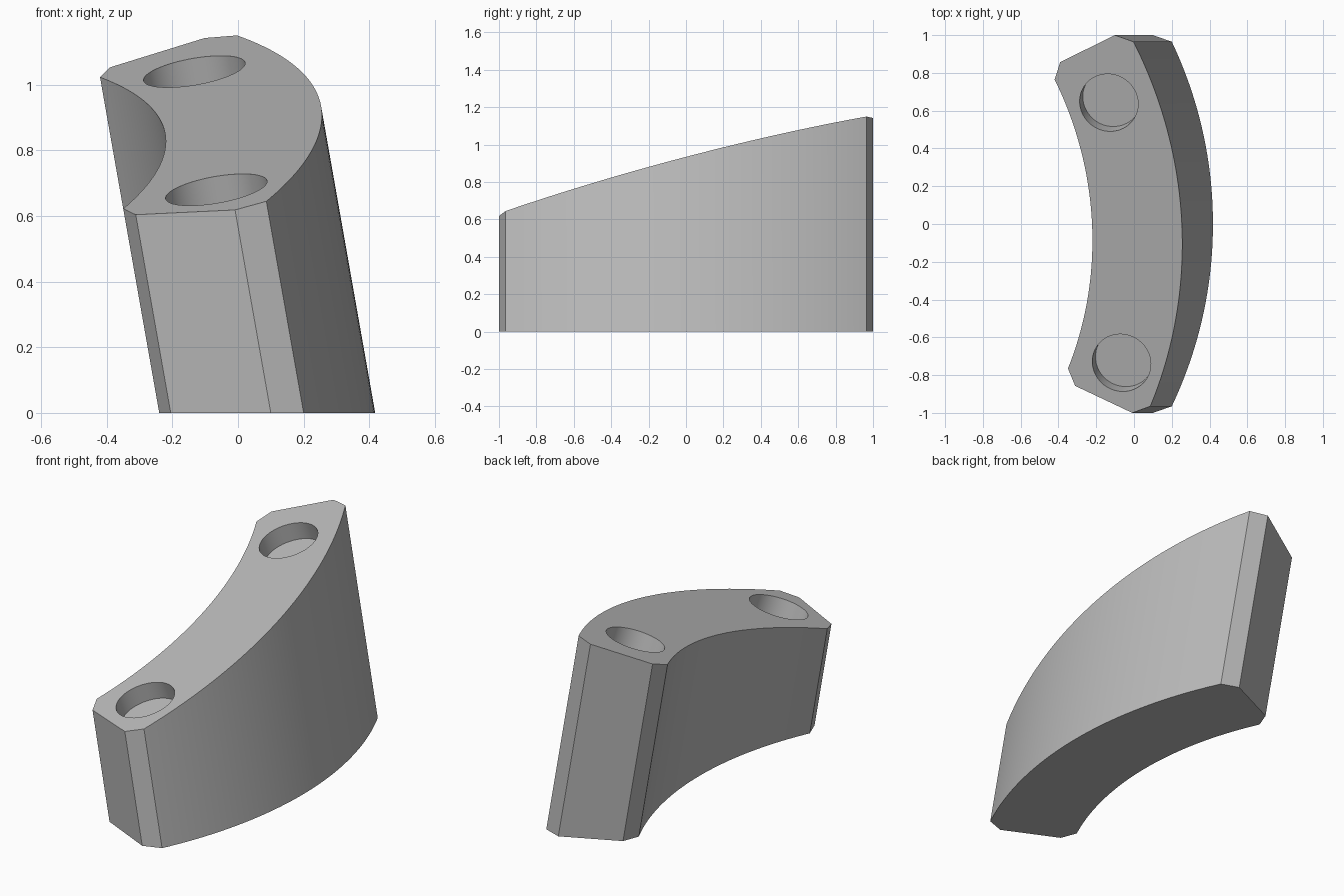
import bpy, bmesh, math
from mathutils import Vector

if "Cube" in bpy.data.objects:
    bpy.data.objects.remove(bpy.data.objects["Cube"], do_unlink=True)

LEAN = -math.tan(math.radians(10))   # sideways lean per unit of height
TOP, TILT_X, TILT_Y = 0.89, 0.176, 0.27
NORMAL = Vector((-TILT_X, -TILT_Y, 1)).normalized()


def top_z(x, y):
    return TOP + TILT_X * x + TILT_Y * y


def arc(x_end, y_end, x_mid, steps=48):
    """Bowed edge from -y_end to +y_end, reaching x_mid in the middle."""
    sag = x_mid - x_end
    radius = (y_end ** 2 + sag ** 2) / (2 * sag)
    half = math.asin(y_end / radius)
    angles = [half * (2 * i / steps - 1) for i in range(steps + 1)]
    return [(x_mid - radius + radius * math.cos(a), radius * math.sin(a)) for a in angles]


# Grey material
grey = bpy.data.materials.new("light_grey")
grey.use_nodes = True
colour = (0.5, 0.5, 0.5, 1)
grey.diffuse_color = colour
grey.node_tree.nodes["Principled BSDF"].inputs["Base Color"].default_value = colour

# Curved block: leaning prism with chamfered ends and a sloping top
outline = arc(0.2, 0.965, 0.418) + [(0.1, 1.0), (-0.205, 0.857)]
outline += arc(-0.24, 0.765, -0.072)[::-1] + [(-0.205, -0.857), (0.1, -1.0)]
bm = bmesh.new()
lower = [bm.verts.new((x, y, 0)) for x, y in outline]
upper = []
for x, y in outline:
    z = top_z(x, y) / (1 - TILT_X * LEAN)
    upper.append(bm.verts.new((x + LEAN * z, y, z)))
bm.faces.new(lower[::-1])
bm.faces.new(upper)
for i in range(len(outline)):
    j = (i + 1) % len(outline)
    bm.faces.new((lower[i], lower[j], upper[j], upper[i]))
bmesh.ops.recalc_face_normals(bm, faces=bm.faces)
mesh = bpy.data.meshes.new("curved_block")
bm.to_mesh(mesh)
bm.free()
mesh.materials.append(grey)
block = bpy.data.objects.new("curved_block", mesh)
bpy.context.collection.objects.link(block)

# Round blind sockets, square to the sloping top
DEPTH = 0.1
for name, x, y in (("back", -0.133, 0.642), ("front", -0.066, -0.735)):
    bpy.ops.mesh.primitive_cylinder_add(
        vertices=64, radius=0.157, depth=2 * DEPTH,
        location=(x, y, top_z(x, y)),
        rotation=NORMAL.to_track_quat("Z", "Y").to_euler())
    cutter = bpy.context.object
    cutter.name = name + "_socket_cutter"
    cutter.data.materials.append(grey)
    cutter.hide_render = True
    cutter.hide_set(True)
    cut = block.modifiers.new(name + "_socket", "BOOLEAN")
    cut.object = cutter
    cut.operation = "DIFFERENCE"
    cut.solver = "EXACT"

# Bake the cuts, drop the cutters, smooth the curved walls
bpy.context.view_layer.update()
baked = bpy.data.meshes.new_from_object(block.evaluated_get(bpy.context.evaluated_depsgraph_get()))
for modifier in list(block.modifiers):
    cutter = modifier.object
    block.modifiers.remove(modifier)
    bpy.data.objects.remove(cutter, do_unlink=True)
block.data = baked
baked.name = "curved_block"
bpy.ops.object.select_all(action="DESELECT")
block.select_set(True)
bpy.context.view_layer.objects.active = block
bpy.ops.object.shade_smooth_by_angle(angle=math.radians(15))
